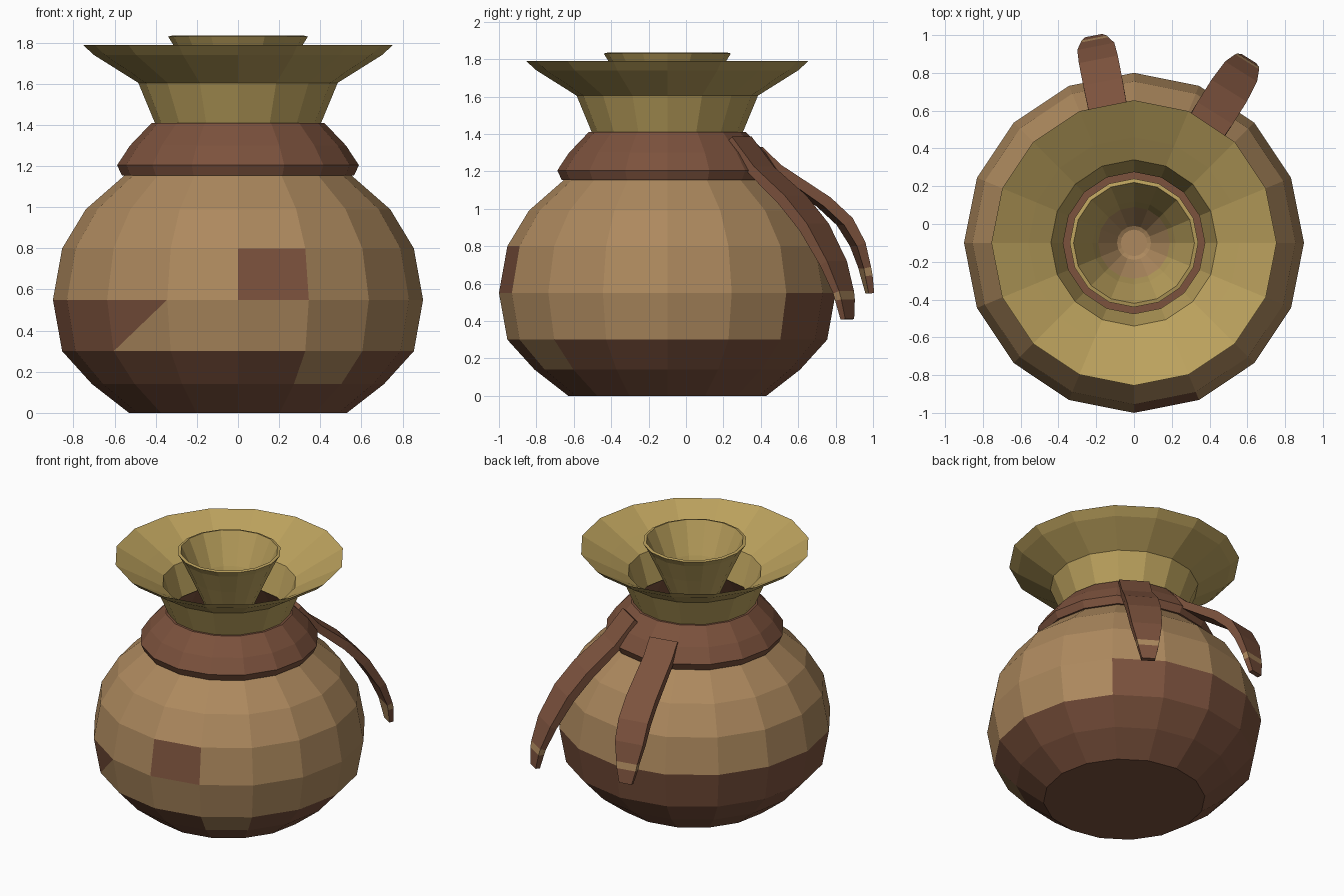
import bpy, bmesh, math
from mathutils import Vector

if "Cube" in bpy.data.objects:
    bpy.data.objects.remove(bpy.data.objects["Cube"])

SIDES = 16
CY = -0.1  # vessel axis sits slightly forward of the straps


def material(name, rgb):
    m = bpy.data.materials.new(name)
    m.diffuse_color = [((c / 255 + 0.055) / 1.055) ** 2.4 for c in rgb] + [1]
    m.use_nodes = True
    m.node_tree.nodes["Principled BSDF"].inputs["Base Color"].default_value = m.diffuse_color
    return m


MATS = [material("tan clay", (173, 137, 94)),
        material("brown leather", (124, 82, 61)),
        material("straw yellow", (187, 161, 93))]
TAN, BROWN, STRAW = 0, 1, 2


def finish(name, bm):
    bmesh.ops.recalc_face_normals(bm, faces=bm.faces)
    me = bpy.data.meshes.new(name)
    bm.to_mesh(me)
    bm.free()
    for m in MATS:
        me.materials.append(m)
    ob = bpy.data.objects.new(name, me)
    bpy.context.collection.objects.link(ob)
    return ob


def lathe(name, profile, rule, loop=False, caps=(0, 0), split=()):
    """Revolve (radius, z) points; rule(row, side) gives the colour.
    Quads in split are cut diagonally, with a brown upper triangle."""
    bm = bmesh.new()
    rings = []
    for r, z in profile:
        ring = []
        for k in range(SIDES):
            a = 2 * math.pi * k / SIDES
            ring.append(bm.verts.new((r * math.cos(a), CY + r * math.sin(a), z)))
        rings.append(ring)
    n = len(rings)
    for j in range(n if loop else n - 1):
        lo, hi = rings[j], rings[(j + 1) % n]
        for k in range(SIDES):
            k2 = (k + 1) % SIDES
            if (j, k) in split:
                bm.faces.new((lo[k], hi[k2], hi[k])).material_index = BROWN
                bm.faces.new((lo[k], lo[k2], hi[k2])).material_index = rule(j, k)
            else:
                f = bm.faces.new((lo[k], lo[k2], hi[k2], hi[k]))
                f.material_index = rule(j, k)
    if not loop:
        bm.faces.new(rings[0][::-1]).material_index = caps[0]
        bm.faces.new(rings[-1]).material_index = caps[1]
    return finish(name, bm)


# Pot body: brown base, raised brown area at the back, two odd patches
def body_colour(row, side):
    if row < 2:
        return TAN if (row, side) == (1, 13) else BROWN
    if row == 2 and 2 <= side <= 9:
        return BROWN
    return BROWN if (row, side) == (3, 12) else TAN


lathe("pot_body",
      [(0.53, 0), (0.71, 0.14), (0.855, 0.3), (0.9, 0.55), (0.855, 0.8),
       (0.74, 0.99), (0.54, 1.165)],
      body_colour, caps=(BROWN, BROWN), split={(2, 10)})

# Leather collar around the shoulder
lathe("collar",
      [(0.53, 1.155), (0.565, 1.155), (0.588, 1.205), (0.525, 1.3),
       (0.42, 1.41), (0.38, 1.41)],
      lambda j, k: BROWN, loop=True)

# Flared neck with a thin wall
lathe("flared_neck",
      [(0.40, 1.4), (0.485, 1.605), (0.70, 1.74), (0.755, 1.79),
       (0.56, 1.68), (0.44, 1.61), (0.375, 1.4)],
      lambda j, k: STRAW, loop=True)

# Inner funnel, straw outside and tan in its throat
lathe("inner_funnel",
      [(0.13, 1.16), (0.17, 1.47), (0.25, 1.65), (0.315, 1.79), (0.34, 1.83),
       (0.32, 1.835), (0.22, 1.62), (0.19, 1.54), (0.09, 1.38), (0.07, 1.37)],
      lambda j, k: TAN if j >= 7 else STRAW, caps=(STRAW, TAN))


# Hanging straps: a tapered band lofted along a radial path
def strap(name, azimuth, path):
    a = math.radians(azimuth)
    out = Vector((math.cos(a), math.sin(a), 0))
    side = Vector((-math.sin(a), math.cos(a), 0))
    up = Vector((0, 0, 1))
    bm = bmesh.new()
    rings = []
    last = len(path) - 1
    for i, (r, z, half, thick) in enumerate(path):
        r0, z0 = path[max(i - 1, 0)][:2]
        r1, z1 = path[min(i + 1, last)][:2]
        t = (out * (r1 - r0) + up * (z1 - z0)).normalized()
        normal = (out * -t.z + up * t.dot(out)).normalized()
        p = Vector((0, CY, 0)) + out * r + up * z
        q = p - normal * thick
        rings.append([bm.verts.new(v) for v in
                      (p - side * half, p + side * half,
                       q + side * half, q - side * half)])
    for i in range(last):
        for k in range(4):
            k2 = (k + 1) % 4
            f = bm.faces.new((rings[i][k], rings[i][k2],
                              rings[i + 1][k2], rings[i + 1][k]))
            # tan band near the tip, tan underside of the tip
            tan = i == last - 2 or (i == last - 1 and k == 2)
            f.material_index = TAN if tan else BROWN
    bm.faces.new(rings[0][::-1]).material_index = BROWN
    bm.faces.new(rings[-1]).material_index = BROWN
    return finish(name, bm)


strap("back_strap", 101,
      [(0.50, 1.33, 0.10, 0.05), (0.60, 1.235, 0.10, 0.05),
       (0.87, 1.06, 0.105, 0.06), (0.99, 0.95, 0.105, 0.06),
       (1.06, 0.82, 0.10, 0.05), (1.095, 0.69, 0.075, 0.04),
       (1.105, 0.645, 0.068, 0.04), (1.118, 0.55, 0.045, 0.03)])
strap("side_strap", 58,
      [(0.47, 1.385, 0.10, 0.05), (0.61, 1.225, 0.10, 0.05),
       (0.81, 1.07, 0.11, 0.06), (0.95, 0.92, 0.11, 0.06),
       (1.07, 0.72, 0.10, 0.05), (1.13, 0.56, 0.075, 0.04),
       (1.14, 0.515, 0.068, 0.04), (1.15, 0.41, 0.045, 0.03)])
